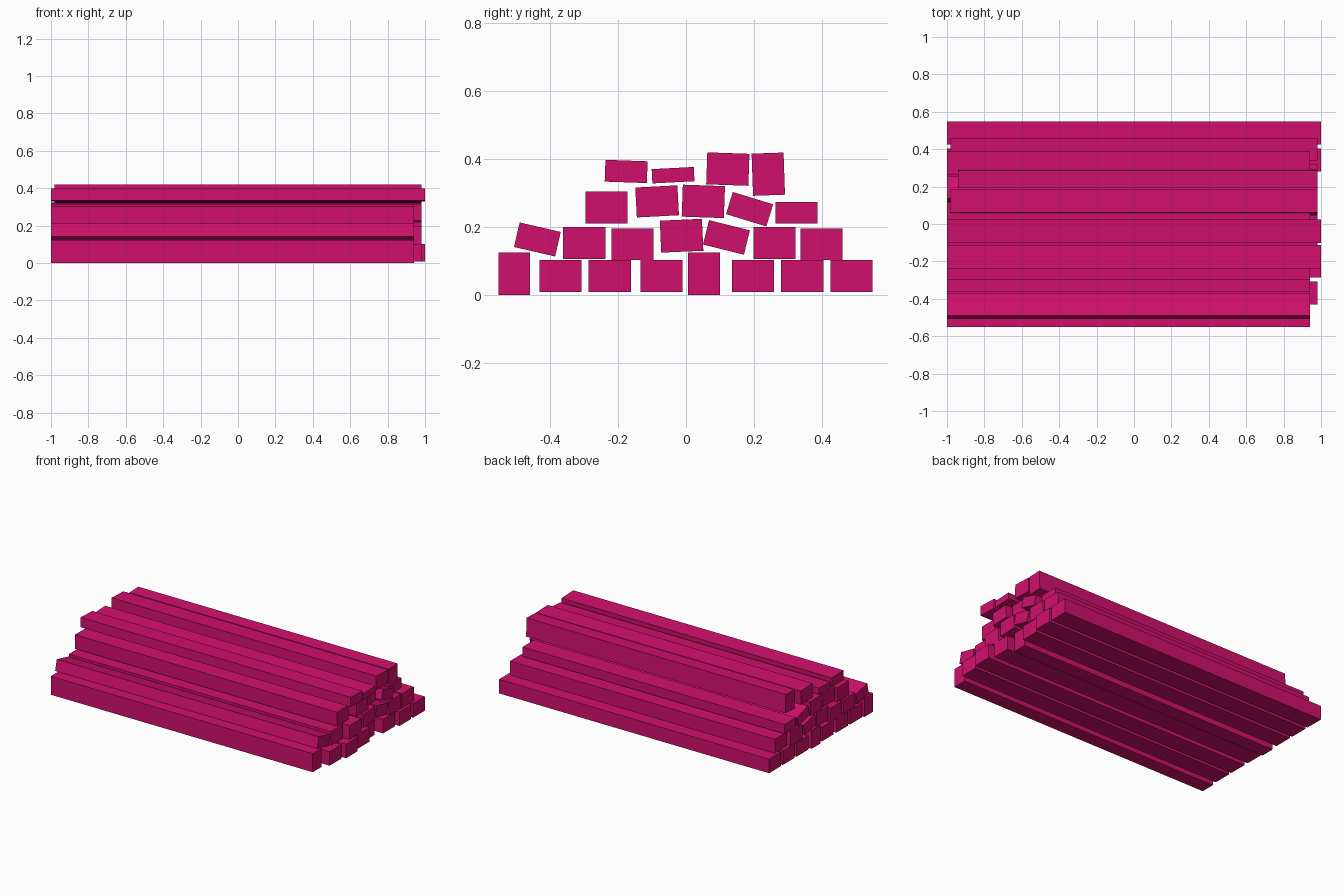
import bpy
from math import radians

cube = bpy.data.objects.get("Cube")
if cube:
    bpy.data.objects.remove(cube, do_unlink=True)

# One painted-wood colour for the whole stack
paint = bpy.data.materials.new("magenta paint")
paint.use_nodes = True
colour = (0.64, 0.005, 0.15, 1)
paint.diffuse_color = colour
paint.node_tree.nodes["Principled BSDF"].inputs["Base Color"].default_value = colour

WIDE, THICK = 0.124, 0.094
LONG, MIDDLE, SHORT = 1.0, 0.98, 0.94


def beam(name, y, z, end=MIDDLE, tilt=0, thick=THICK, upright=False, start=-LONG):
    """Lay one square-cut beam along x, tilted about its own length."""
    bpy.ops.mesh.primitive_cube_add(size=1)
    obj = bpy.context.object
    obj.name = name
    obj.data.name = name
    width, height = (thick, WIDE) if upright else (WIDE, thick)
    for vert in obj.data.vertices:
        vert.co.x *= end - start
        vert.co.y *= width
        vert.co.z *= height
    obj.location = ((start + end) / 2, y, z)
    obj.rotation_euler.x = radians(tilt)
    obj.data.materials.append(paint)
    return obj


# Ground layer: flat beams, with two set on edge
for y, end in [(-0.369, MIDDLE), (-0.224, LONG), (-0.072, MIDDLE),
               (0.197, MIDDLE), (0.342, LONG), (0.487, LONG)]:
    beam("ground_beam", y, 0.055, end)
for y in (-0.505, 0.053):
    beam("ground_edge_beam", y, 0.062, SHORT, upright=True)

# Second layer: flat beams and loosely tipped ones
beam("second_flat_beam", -0.299, 0.152, SHORT)
beam("second_flat_beam", -0.157, 0.149)
beam("second_flat_beam", 0.26, 0.152)
beam("second_flat_beam", 0.398, 0.149, start=-MIDDLE)
beam("second_tipped_beam", -0.437, 0.163, SHORT, tilt=-13, thick=0.074)
beam("second_tipped_beam", 0.119, 0.169, tilt=-14, thick=0.074)
beam("second_tipped_beam", -0.013, 0.174, tilt=2.5)

# Third layer
beam("third_flat_beam", -0.234, 0.257, SHORT)
beam("third_flat_beam", 0.325, 0.241, SHORT, thick=0.063)
beam("third_tipped_beam", -0.085, 0.275, tilt=3, thick=0.088)
beam("third_tipped_beam", 0.051, 0.275, SHORT, tilt=-2)
beam("third_tipped_beam", 0.187, 0.252, tilt=-17, thick=0.068)

# Top layer
beam("top_beam", -0.176, 0.363, LONG, tilt=-2, thick=0.064)
beam("top_thin_beam", -0.038, 0.352, LONG, tilt=3, thick=0.042)
beam("top_beam", 0.123, 0.37, tilt=-2, start=-MIDDLE)
beam("top_edge_beam", 0.242, 0.355, tilt=2, upright=True, start=-SHORT)
